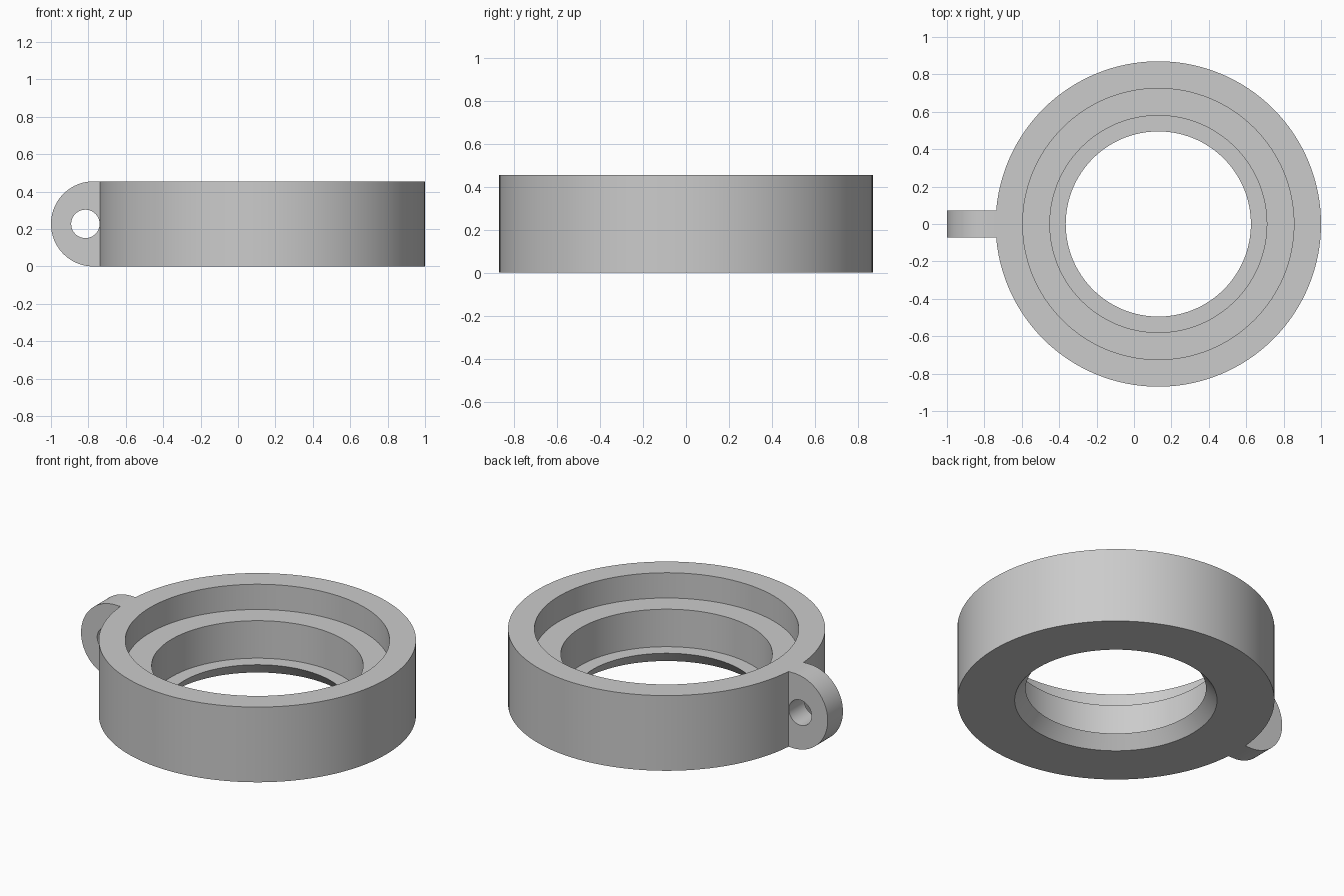
import bpy
import bmesh
from math import cos, sin, pi, tau, radians

SEGMENTS = 128
RING_X = 0.13
HEIGHT = 0.455
LUG_R = HEIGHT / 2

if "Cube" in bpy.data.objects:
    bpy.data.objects.remove(bpy.data.objects["Cube"], do_unlink=True)

grey = bpy.data.materials.new("plain_grey")
grey.use_nodes = True
colour = (0.6, 0.6, 0.6, 1)
grey.diffuse_color = colour
grey.node_tree.nodes["Principled BSDF"].inputs["Base Color"].default_value = colour


def make_object(name, bm):
    bmesh.ops.recalc_face_normals(bm, faces=bm.faces[:])
    mesh = bpy.data.meshes.new(name)
    bm.to_mesh(mesh)
    bm.free()
    mesh.materials.append(grey)
    obj = bpy.data.objects.new(name, mesh)
    bpy.context.collection.objects.link(obj)
    return obj


def lathe(name, profile, x):
    """Closed (radius, z) profile turned around a vertical axis."""
    bm = bmesh.new()
    loops = []
    for i in range(SEGMENTS):
        a = tau * i / SEGMENTS
        loops.append([bm.verts.new((x + r * cos(a), r * sin(a), z)) for r, z in profile])
    n = len(profile)
    for i in range(SEGMENTS):
        here, there = loops[i], loops[(i + 1) % SEGMENTS]
        for j in range(n):
            k = (j + 1) % n
            bm.faces.new((here[j], there[j], there[k], here[k]))
    return make_object(name, bm)


def plate(name, outline, half):
    """Closed (x, z) outline extruded along y."""
    bm = bmesh.new()
    face = bm.faces.new([bm.verts.new((x, -half, z)) for x, z in outline])
    new = bmesh.ops.extrude_face_region(bm, geom=[face])["geom"]
    moved = [g for g in new if isinstance(g, bmesh.types.BMVert)]
    bmesh.ops.translate(bm, vec=(0, 2 * half, 0), verts=moved)
    return make_object(name, bm)


def combine(target, tool, operation):
    mod = target.modifiers.new(operation.lower(), "BOOLEAN")
    mod.operation, mod.solver, mod.object = operation, "EXACT", tool
    bpy.ops.object.select_all(action="DESELECT")
    bpy.context.view_layer.objects.active = target
    target.select_set(True)
    bpy.ops.object.modifier_apply(modifier=mod.name)
    bpy.data.objects.remove(tool, do_unlink=True)


# Stepped ring: two inner ledges and a flared lower opening
ring = lathe("stepped_ring", [
    (0.555, 0), (0.87, 0), (0.87, HEIGHT), (0.725, HEIGHT),
    (0.725, 0.302), (0.58, 0.302), (0.58, 0.075), (0.495, 0.075)], RING_X)

# Rounded lug whose square end runs into the ring wall
lug_x = LUG_R - 1
arc = [pi / 2 + pi * i / 48 for i in range(49)]
outline = [(lug_x + LUG_R * cos(a), LUG_R + LUG_R * sin(a)) for a in arc]
lug = plate("lug", outline + [(-0.67, 0), (-0.67, HEIGHT)], 0.073)

# Eyelet through the lug
circle = [tau * i / 48 for i in range(48)]
hole = plate("eyelet_cutter",
             [(-0.816 + 0.076 * cos(a), LUG_R + 0.076 * sin(a)) for a in circle], 0.2)
combine(lug, hole, "DIFFERENCE")
combine(ring, lug, "UNION")

bpy.ops.object.shade_smooth_by_angle(angle=radians(30))
